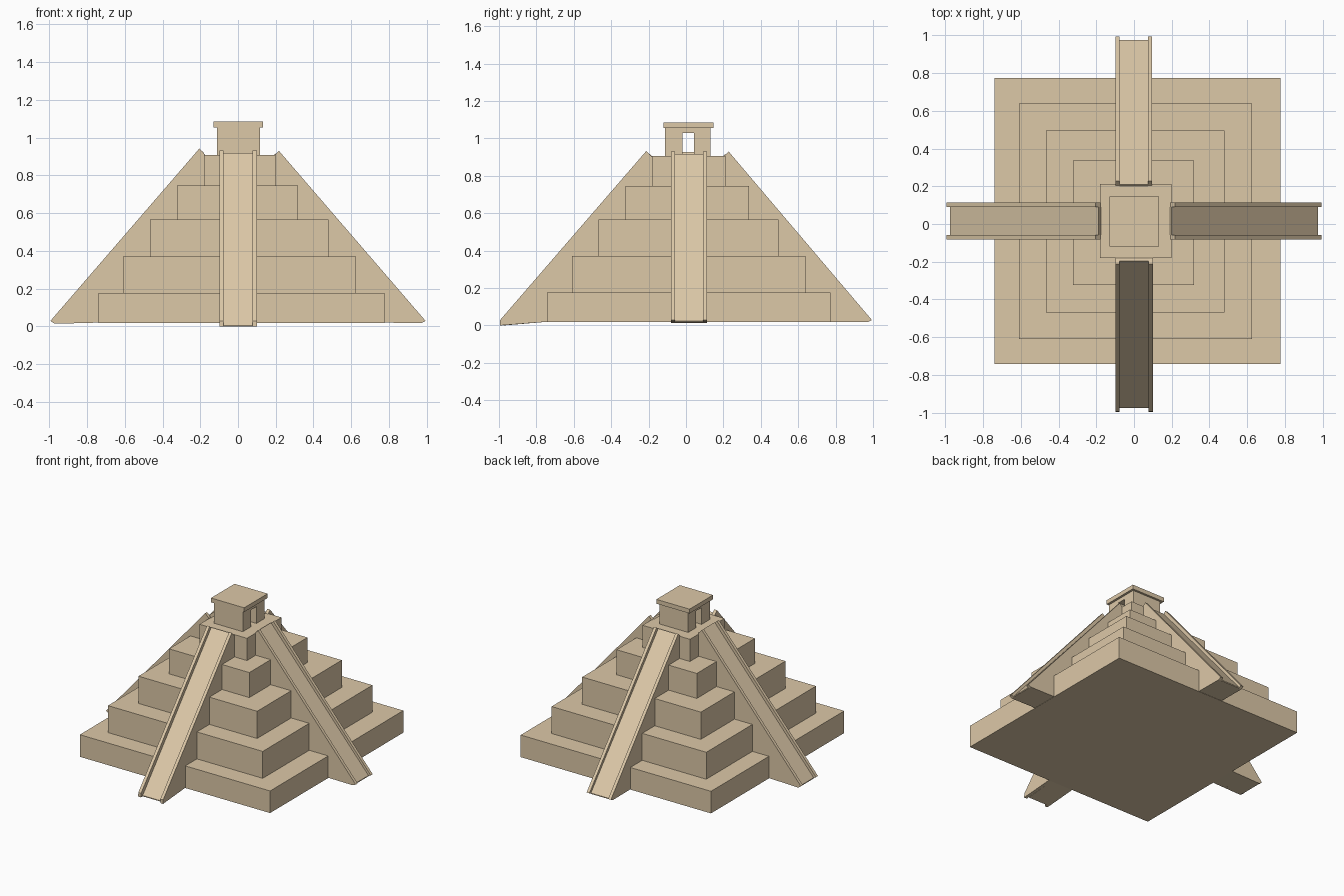
import bpy, bmesh
from math import radians
from mathutils import Matrix

if "Cube" in bpy.data.objects:
    bpy.data.objects.remove(bpy.data.objects["Cube"])

stone = bpy.data.materials.new("sandstone")
stone.diffuse_color = (0.72, 0.58, 0.39, 1)
stone.use_nodes = True
stone.node_tree.nodes["Principled BSDF"].inputs["Base Color"].default_value = stone.diffuse_color


def prism(name, profile, w0, w1, angle=0):
    """Extrude a (radius, z) profile sideways from w0 to w1, then turn it about z."""
    bm = bmesh.new()
    face = bm.faces.new([bm.verts.new((r, w0, z)) for r, z in profile])
    new = bmesh.ops.extrude_face_region(bm, geom=[face])["geom"]
    moved = [v for v in new if isinstance(v, bmesh.types.BMVert)]
    bmesh.ops.translate(bm, vec=(0, w1 - w0, 0), verts=moved)
    bmesh.ops.recalc_face_normals(bm, faces=bm.faces)
    bm.transform(Matrix.Rotation(radians(angle), 4, 'Z'))
    mesh = bpy.data.meshes.new(name)
    bm.to_mesh(mesh)
    bm.free()
    mesh.materials.append(stone)
    obj = bpy.data.objects.new(name, mesh)
    bpy.context.collection.objects.link(obj)
    return obj


def box(name, x0, x1, y0, y1, z0, z1):
    return prism(name, [(x0, z0), (x1, z0), (x1, z1), (x0, z1)], y0, y1)


# Stepped tiers: x0, x1, y0, y1, top
BASE = 0.018
tiers = [
    (-0.74, 0.775, -0.742, 0.773, 0.177),
    (-0.608, 0.624, -0.61, 0.638, 0.371),
    (-0.465, 0.48, -0.468, 0.495, 0.567),
    (-0.322, 0.317, -0.324, 0.337, 0.747),
    (-0.18, 0.198, -0.181, 0.212, 0.907),
]
bottom = BASE
for i, (x0, x1, y0, y1, top) in enumerate(tiers):
    box(f"tier_{i + 1}", x0, x1, y0, y1, bottom, top)
    bottom = top

# Four stairways: smooth ramp between two raised rails
RAIL = 0.022
#        name, angle, side limits, rail peak radius, peak z, foot z
stairs = [
    ("front", -90, -0.098, 0.100, 0.213, 0.932, 0.0),
    ("right", 0, -0.081, 0.113, 0.217, 0.930, 0.018),
    ("back", 90, -0.096, 0.098, 0.228, 0.930, 0.018),
    ("left", 180, -0.113, 0.081, 0.205, 0.942, 0.014),
]
for name, angle, w0, w1, peak, peak_z, foot in stairs:
    ramp = [(0.975, foot), (0.975, foot + 0.006), (peak - 0.018, peak_z - 0.014),
            (peak - 0.035, 0.90), (0.16, 0.90), (0.16, 0.02), (0.74, 0.02)]
    rail = [(0.972 if foot else 0.995, foot), (0.994, 0.029), (peak, peak_z),
            (peak - 0.024, peak_z - 0.024), (0.17, 0.89), (0.17, 0.02), (0.74, 0.02)]
    prism(f"{name}_ramp", ramp, w0 + RAIL, w1 - RAIL, angle)
    prism(f"{name}_rail_a", rail, w0, w0 + RAIL, angle)
    prism(f"{name}_rail_b", rail, w1 - RAIL, w1, angle)

# Temple with a doorway running through from left to right
z0, z1, door_z = 0.907, 1.055, 1.028
prism("temple", [(-0.113, z0), (-0.02, z0), (-0.02, door_z), (0.043, door_z),
                 (0.043, z0), (0.132, z0), (0.132, z1), (-0.113, z1)],
      -0.117, 0.11, 90)
box("temple_roof", -0.131, 0.133, -0.12, 0.147, z1, 1.086)
